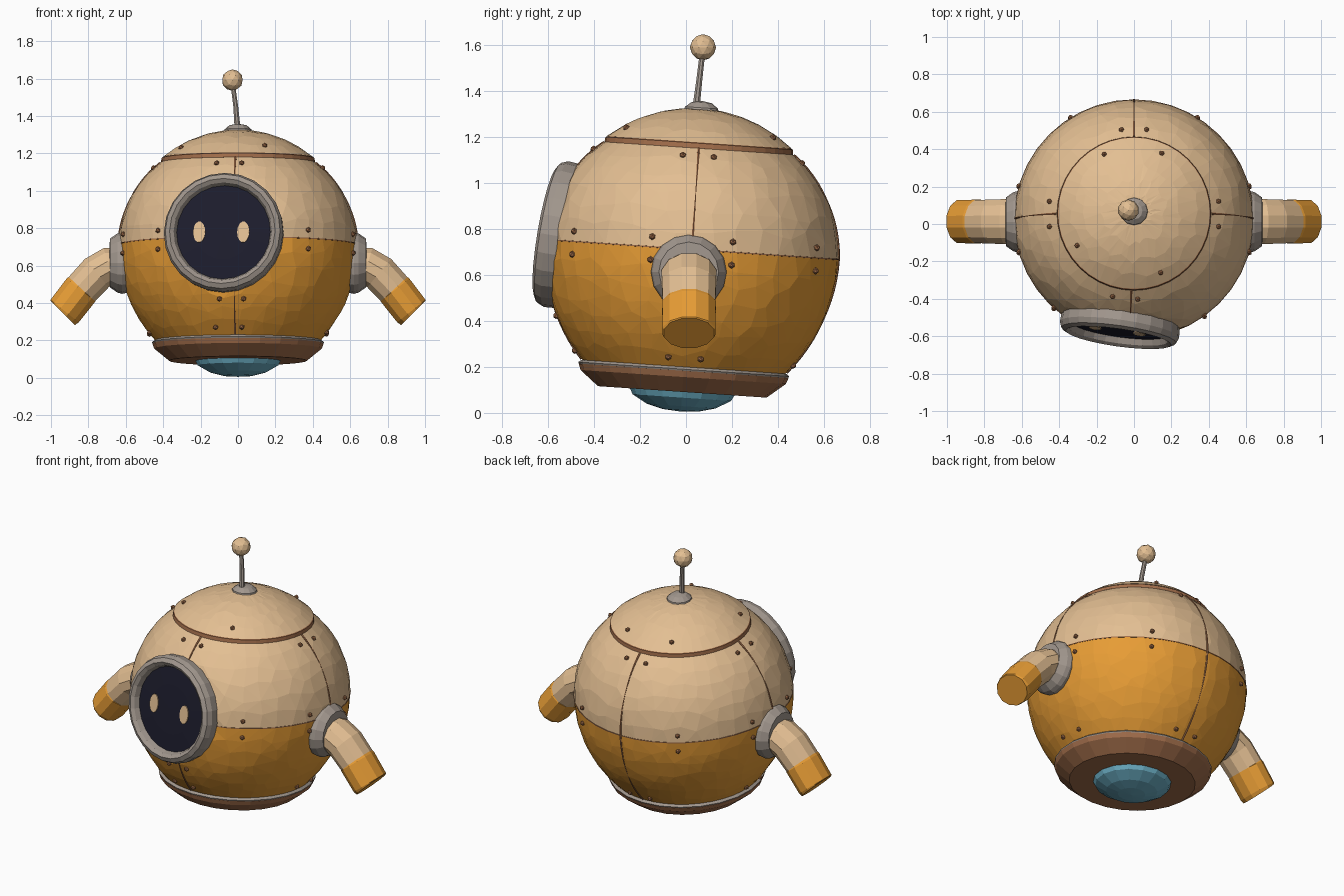
import bpy, bmesh, random
from math import sin, cos, pi, radians
from mathutils import Matrix, Vector

random.seed(4)
old = bpy.data.objects.get("Cube")
if old:
    bpy.data.objects.remove(old, do_unlink=True)


def material(name, rgb):
    m = bpy.data.materials.new(name)
    m.use_nodes = True
    col = (*rgb, 1)
    m.diffuse_color = col
    bsdf = next(n for n in m.node_tree.nodes if n.type == 'BSDF_PRINCIPLED')
    bsdf.inputs["Base Color"].default_value = col
    bsdf.inputs["Roughness"].default_value = 0.8
    return m


TAN = material("tan_paint", (0.77, 0.52, 0.29))
ORANGE = material("orange_paint", (0.80, 0.335, 0.036))
BROWN = material("rust_brown", (0.36, 0.155, 0.07))
GREY = material("warm_grey_metal", (0.36, 0.31, 0.27))
DARK = material("dark_glass", (0.012, 0.012, 0.026))
BLUE = material("blue_lens", (0.15, 0.43, 0.56))

# Frames: tilted body, and the porthole with its local z pointing outward
R = 0.64
CAP_R = 0.627
BODY = Matrix.Translation((0, 0.025, 0.70)) @ Matrix.Rotation(radians(-3.9), 4, 'X')
PORT_POS = Vector((-0.075, -0.545, 0.775))
PORT_N = Vector((-0.14, -1, 0.17)).normalized()
px = Vector((0, 0, 1)).cross(PORT_N).normalized()
py = PORT_N.cross(px)
PORT = Matrix.Translation(PORT_POS) @ Matrix((px, py, PORT_N)).transposed().to_4x4()


def finish(name, bm, mats, matrix=Matrix(), flatten=False):
    """Turn a bmesh into an object; flatten presses it in behind the porthole."""
    bm.transform(matrix)
    if flatten:
        for v in bm.verts:
            h = (v.co - PORT_POS).dot(PORT_N)
            if h > -0.015:
                v.co -= PORT_N * (h + 0.015)
    bmesh.ops.recalc_face_normals(bm, faces=bm.faces)
    me = bpy.data.meshes.new(name)
    bm.to_mesh(me)
    bm.free()
    for m in mats:
        me.materials.append(m)
    ob = bpy.data.objects.new(name, me)
    bpy.context.scene.collection.objects.link(ob)


def bridge(bm, rings, closed=False):
    faces = []
    following = rings[1:] + rings[:1] if closed else rings[1:]
    for i, (a, b) in enumerate(zip(rings, following)):
        n = len(a)
        for k in range(n):
            j = (k + 1) % n
            faces.append((i, bm.faces.new((a[k], a[j], b[j], b[k]))))
    return faces


def lathe(name, profile, mat, matrix=BODY, segs=32, closed=False, flatten=False):
    """Spin (radius, height) points about local z."""
    bm = bmesh.new()
    rings = [[bm.verts.new((r * cos(2 * pi * k / segs), r * sin(2 * pi * k / segs), z))
              for k in range(segs)] for r, z in profile]
    bridge(bm, rings, closed)
    bmesh.ops.remove_doubles(bm, verts=bm.verts, dist=1e-5)
    finish(name, bm, [mat], matrix, flatten)


def sweep(name, points, radii, mats, side, matrix=Matrix(), segs=10, squash=1, split=99, flatten=False):
    """Tube along points; faces from ring number split on take the second material."""
    bm = bmesh.new()
    pts = [Vector(p) for p in points]
    side = Vector(side)
    rings = []
    for i, p in enumerate(pts):
        t = (pts[min(i + 1, len(pts) - 1)] - pts[max(i - 1, 0)]).normalized()
        up = t.cross(side).normalized()
        rings.append([bm.verts.new(p + radii[i] * (side * cos(a) + up * squash * sin(a)))
                      for a in (2 * pi * (k + 0.5) / segs for k in range(segs))])
    for i, f in bridge(bm, rings):
        f.material_index = int(i >= split)
    bm.faces.new(rings[0])
    bm.faces.new(rings[-1]).material_index = int(len(mats) > 1)
    finish(name, bm, mats, matrix, flatten)


def on_hull(lat, az, lift=0.0):
    """Point on the hull: slightly fuller below the waist, slimmer above it."""
    bulge = lat / 48
    r = lift + (CAP_R if lat > 49 else R - 0.028 * bulge * abs(bulge))
    lat, az = radians(lat), radians(az)
    return Vector((r * cos(lat) * cos(az), r * cos(lat) * sin(az), r * sin(lat)))


def shell(name, lat0, lat1, rows, mat, segs=40):
    """Band of the round hull with slightly irregular hammered facets."""
    bm = bmesh.new()
    rings = []
    for i in range(rows + 1):
        j = int(0 < i < rows)
        lat = lat0 + (lat1 - lat0) * i / rows
        rings.append([bm.verts.new(on_hull(lat + j * random.uniform(-2, 2),
                                           360 * k / segs + j * random.uniform(-3, 3)))
                      for k in range(segs)])
    bridge(bm, rings)
    bmesh.ops.remove_doubles(bm, verts=bm.verts, dist=1e-4)
    bmesh.ops.triangulate(bm, faces=[f for f in bm.faces if len(f.verts) > 3])
    finish(name, bm, [mat], BODY, True)


# Hull
shell("lower_hull", -48.5, 1, 7, ORANGE)
shell("upper_hull", 1, 48, 6, TAN)
shell("top_cap", 49.8, 90, 5, TAN)

# Seams between the plates
lathe("waist_seam", [(R - 0.01, 0.007), (R + 0.002, 0.009), (R + 0.002, 0.014), (R - 0.01, 0.016)],
      BROWN, segs=40, flatten=True)
lathe("cap_ring", [(0.39, 0.45), (0.412, 0.453), (0.409, 0.475), (0.39, 0.482)], BROWN, segs=40)


def seam(name, az, lat0, lat1):
    lats = [lat0 + (lat1 - lat0) * i / 12 for i in range(13)]
    radii = [0.002 + 0.005 * abs(i / 6 - 1) for i in range(13)]
    side = Vector((-sin(radians(az)), cos(radians(az)), 0))
    sweep(name, [on_hull(a, az, -0.001) for a in lats], radii, [BROWN], side,
          BODY, segs=6, flatten=True)


for label, az in (("left", 0), ("back", 90), ("right", 180), ("front", 268)):
    seam(label + "_upper_seam", az, 1, 47.5)
    if label in ("back", "front"):
        seam(label + "_lower_seam", az, -48, 1)

# Rivets along the seams
spots = [(56, a) for a in (117, 65, 210, -66)]
for az in (0, 90, 180, 264):
    spots += [(lat, az + d) for lat in (42.5, -44) for d in (-8.5, 8.5)]
for az in (-16, 16, 58, 122, 164, 196, 228, 306):
    spots += [(5, az), (-4, az)]
spots += [(-29, 260), (-29, 273)]
bm = bmesh.new()
for lat, az in spots:
    bmesh.ops.create_icosphere(bm, subdivisions=1, radius=0.015,
                               matrix=Matrix.Translation(on_hull(lat, az, 0.002)))
finish("rivets", bm, [BROWN], BODY)

# Base skirt and thruster lens
lathe("base_rim", [(0.41, -0.497), (0.448, -0.501), (0.46, -0.511), (0.455, -0.52), (0.41, -0.522)], GREY, segs=24)
lathe("base_skirt", [(0.41, -0.516), (0.458, -0.518), (0.448, -0.545), (0.368, -0.61), (0, -0.61)], BROWN, segs=24)
lathe("base_lens", [(0.23, -0.606), (0.215, -0.635), (0.15, -0.672), (0.08, -0.69), (0, -0.696)], BLUE, segs=16)

# Porthole with face
lathe("porthole_ring", [(0.30, -0.07), (0.318, -0.03), (0.322, 0.02), (0.31, 0.05), (0.285, 0.064),
                        (0.265, 0.05), (0.25, 0.01), (0.25, -0.07)], GREY, PORT, 24, closed=True)
lathe("porthole_glass", [(0.256, 0.018), (0.15, 0.024), (0, 0.026)], DARK, PORT, 24)
for name, ex in (("right_eye", -0.13), ("left_eye", 0.108)):
    place = PORT @ Matrix.Translation((ex, 0, 0.025)) @ Matrix.Diagonal((0.033, 0.057, 1, 1))
    lathe(name, [(1, 0), (1, 0.006), (0, 0.006)], TAN, place, 14)

# Arms and sockets
for name, s in (("left", 1), ("right", -1)):
    turn = Matrix.Translation((0, 0.012, 0.614)) @ Matrix.Rotation(s * pi / 2, 4, 'Y')
    lathe(name + "_arm_socket", [(0.15, 0.55), (0.165, 0.62), (0.158, 0.645), (0.13, 0.685), (0, 0.69)],
          GREY, turn, 16)
    path = [(0.62, 0.60), (0.69, 0.597), (0.755, 0.56), (0.835, 0.474), (0.839, 0.47), (0.927, 0.357), (0.937, 0.347)]
    sweep(name + "_arm", [(s * x, 0.013, z) for x, z in path],
          [0.12, 0.124, 0.122, 0.118, 0.121, 0.119, 0.113], [TAN, ORANGE], (0, 1, 0),
          segs=12, squash=0.84, split=3)

# Antenna
lathe("antenna_base", [(0.078, 0.605), (0.072, 0.63), (0.045, 0.652), (0, 0.66)], GREY, segs=12)
sweep("antenna_rod", [(-0.003, 0.045, 1.34), (-0.012, 0.058, 1.45), (-0.028, 0.072, 1.57)],
      [0.017, 0.014, 0.013], [GREY], (1, 0, 0), segs=8)
bm = bmesh.new()
bmesh.ops.create_icosphere(bm, subdivisions=2, radius=0.057)
finish("antenna_ball", bm, [TAN], Matrix.Translation((-0.03, 0.074, 1.592)))
